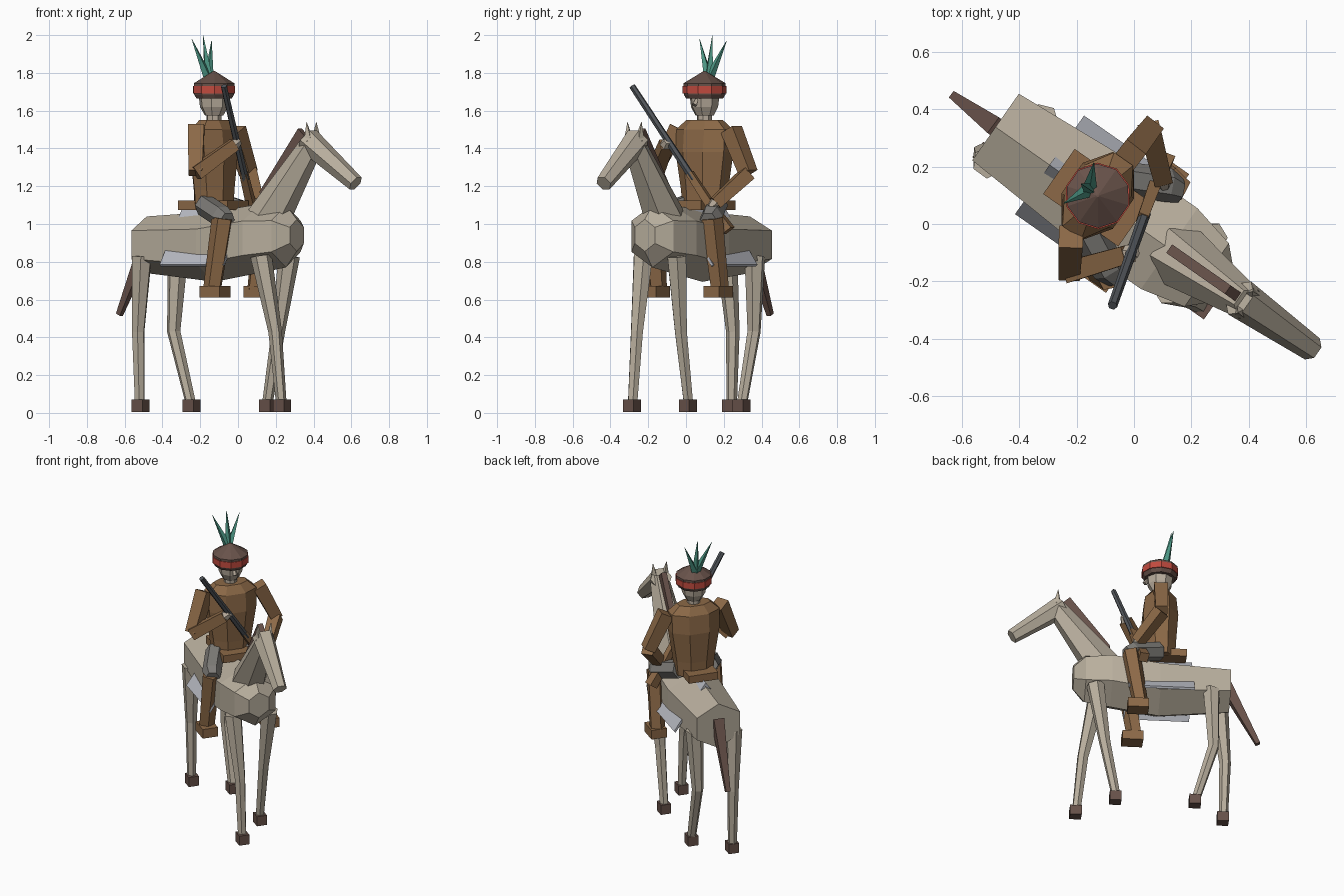
import bpy, bmesh, math
from mathutils import Vector

if "Cube" in bpy.data.objects:
    bpy.data.objects.remove(bpy.data.objects["Cube"])

# Horse frame: u forward, v to the horse's left, turned 35 degrees in plan
A = math.radians(-35)
FWD = Vector((math.cos(A), math.sin(A), 0))
LEFT = Vector((-math.sin(A), math.cos(A), 0))
RIDER_U = -0.16


def W(u, v, z):
    return FWD * u + LEFT * v + Vector((0, 0, z))


def mat(name, hexcol):
    m = bpy.data.materials.new(name)
    c = [int(hexcol[i:i + 2], 16) / 255 for i in (0, 2, 4)]
    lin = [x / 12.92 if x < 0.04 else ((x + 0.055) / 1.055) ** 2.4 for x in c]
    m.diffuse_color = (*lin, 1)
    m.use_nodes = True
    m.node_tree.nodes["Principled BSDF"].inputs["Base Color"].default_value = m.diffuse_color
    return m


COAT = mat("coat beige", "b8ae9d")
DARK = mat("dark brown", "68524a")
HIDE = mat("leather brown", "8c6947")
CLOTH = mat("blanket grey", "b7b9c1")
TROUSER = mat("trouser grey", "7d7b77")
SKIN = mat("skin", "b7ab9b")
RED = mat("band red", "c04a3e")
TEAL = mat("feather teal", "4c9583")
METAL = mat("gun metal", "52565b")


def loft(name, rings, m):
    """Skin a list of equal-length point rings and cap both ends."""
    bm = bmesh.new()
    vr = [[bm.verts.new(p) for p in r] for r in rings]
    n = len(rings[0])
    for a, b in zip(vr, vr[1:]):
        for i in range(n):
            j = (i + 1) % n
            bm.faces.new((a[i], a[j], b[j], b[i]))
    bm.faces.new(vr[0])
    bm.faces.new(vr[-1])
    bmesh.ops.recalc_face_normals(bm, faces=bm.faces)
    me = bpy.data.meshes.new(name)
    bm.to_mesh(me)
    bm.free()
    me.materials.append(m)
    ob = bpy.data.objects.new(name, me)
    bpy.context.collection.objects.link(ob)
    return ob


def limb(name, pts, radii, m, n=6, phase=0.0):
    """Tapered prism through points."""
    pts = [Vector(p) for p in pts]
    q = (pts[-1] - pts[0]).to_track_quat('Z', 'Y')
    rings = []
    for p, r in zip(pts, radii):
        ring = []
        for i in range(n):
            t = 2 * math.pi * i / n + phase
            ring.append(p + q @ Vector((r * math.cos(t), r * math.sin(t), 0)))
        rings.append(ring)
    return loft(name, rings, m)


def column(name, u, v, sections, m, n=8):
    """Upright loft; sections are (z, half depth, half width)."""
    return loft(name, [[W(u + a * math.cos(2 * math.pi * (i + .5) / n),
                          v + b * math.sin(2 * math.pi * (i + .5) / n), z) for i in range(n)]
                       for z, a, b in sections], m)


def box(name, u, v, z0, z1, du, dv, m):
    return loft(name, [[W(u + a * du, v + b * dv, z)
                        for a, b in ((-1, -1), (1, -1), (1, 1), (-1, 1))] for z in (z0, z1)], m)


def plate(name, prof, v0, v1, m):
    return loft(name, [[W(u, v, z) for u, z in prof] for v in (v0, v1)], m)


# Horse body: hexagonal sections (u, centre z, half height, half width)
body = [(-.59, .89, .15, .142), (-.15, .88, .186, .172), (.15, .925, .182, .172),
        (.31, .935, .165, .135), (.38, .94, .085, .065)]
loft("horse_body", [[W(u, hw / .866 * math.sin(k * math.pi / 3), c + r * math.cos(k * math.pi / 3))
                     for k in range(6)] for u, c, r, hw in body], COAT)

# Neck, head, ears, mane, tail
limb("horse_neck", [W(.19, 0, 1.02), W(.49, 0, 1.44)], [.115, .06], COAT)
limb("horse_head", [W(.45, 0, 1.445), W(.76, 0, 1.215)], [.07, .045], COAT)
for s, side in ((1, "left"), (-1, "right")):
    limb("ear_" + side, [W(.48, s * .035, 1.44), W(.475, s * .045, 1.54)], [.028, .001], COAT, 4)
plate("mane", [(.15, 1.17), (.40, 1.505), (.46, 1.45), (.19, 1.08)], -.018, .018, DARK)
limb("tail", [W(-.57, 0, .93), W(-.77, .005, .52)], [.048, .02], DARK, 4, math.pi / 4)

# Horse legs and hooves: side, then u at top, knee and hoof
for name, s, ut, uk, uh in (("rear_right", -1, -.54, -.575, -.565), ("rear_left", 1, -.47, -.485, -.375),
                            ("front_right", -1, .23, .31, .35), ("front_left", 1, .25, .19, .12)):
    limb(name + "_leg", [W(ut, s * .115, .83), W(uk, s * .1, .43), W(uh, s * .1, .05)],
         [.057, .036, .028], COAT)
    box(name + "_hoof", uh + .005, s * .1, 0.005, .07, .036, .033, DARK)

# Blanket: two slanting panels, and the saddle
for s, side in ((1, "left"), (-1, "right")):
    loft("blanket_" + side, [[W(u, s * v, z) for v, z in ((0, 1.085), (.21, .785), (.20, .775), (0, 1.06))]
                             for u in (-.36, .05)], CLOTH)
box("saddle", RIDER_U, 0, 1.075, 1.125, .16, .096, HIDE)

# Rider torso, hips, neck and head
column("torso", RIDER_U, 0.008, [(1.08, .10, .125), (1.18, .103, .135), (1.38, .118, .168),
                                 (1.5, .105, .17), (1.55, .065, .11)], HIDE)
column("rider_neck", RIDER_U, 0.008, [(1.53, .04, .04), (1.62, .04, .04)], SKIN)
column("rider_head", RIDER_U, 0.008, [(1.575, .05, .05), (1.62, .078, .072), (1.68, .085, .08),
                                      (1.74, .07, .07)], SKIN)
limb("nose", [W(RIDER_U + .07, .008, 1.665), W(RIDER_U + .095, .008, 1.63)], [.008, .016], SKIN, 4)

# Hat with band and feathers
column("hat", RIDER_U, .008, [(1.665, .098, .098), (1.685, .11, .11), (1.745, .112, .112),
                              (1.81, .004, .004)], DARK, 10)
column("hat_band", RIDER_U, .008, [(1.69, .116, .116), (1.73, .116, .116)], RED, 10)
for i, tip in enumerate(((-.14, .215, 1.97), (-.185, .14, 2.0), (-.245, .072, 1.98))):
    limb("feather_%d" % (i + 1), [(-.155, .12, 1.765), tip], [.027, .001], TEAL, 4)

# Rider legs: thigh, boot shaft and foot
for s, side in ((1, "left"), (-1, "right")):
    limb("thigh_" + side, [W(-.15, s * .095, 1.10), W(.02, s * .18, 1.04), W(.065, s * .19, 1.02)],
         [.06, .06, .045], TROUSER)
    limb("shin_" + side, [W(.035, s * .19, 1.03), W(-.025, s * .2, .65)], [.06, .05], HIDE, 5)
    box("foot_" + side, -.007, s * .203, .61, .672, .065, .05, HIDE)

# Arms: shoulder, elbow, hand
for side, sh, el, ha in (("right", (-.22, -.045, 1.51), (-.225, -.165, 1.27), (-.02, -.105, 1.42)),
                         ("left", (-.015, .24, 1.50), (.055, .33, 1.27), (.1, .155, 1.11))):
    limb("upper_arm_" + side, [sh, el], [.06, .052], HIDE, 4, math.pi / 4)
    limb("forearm_" + side, [el, ha], [.053, .045], HIDE, 4, math.pi / 4)
    h = Vector(ha)
    d = (h - Vector(el)).normalized() * .035
    limb("hand_" + side, [h - d, h, h + d], [.02, .034, .02], SKIN)

# Rifle: barrel and stock
limb("rifle_barrel", [(-.075, -.285, 1.73), (.04, .04, 1.235)], [.017, .02], METAL)
limb("rifle_stock", [(.03, .02, 1.27), (.07, .13, 1.10), (.108, .225, .965)], [.026, .03, .042], HIDE, 4, math.pi / 4)
